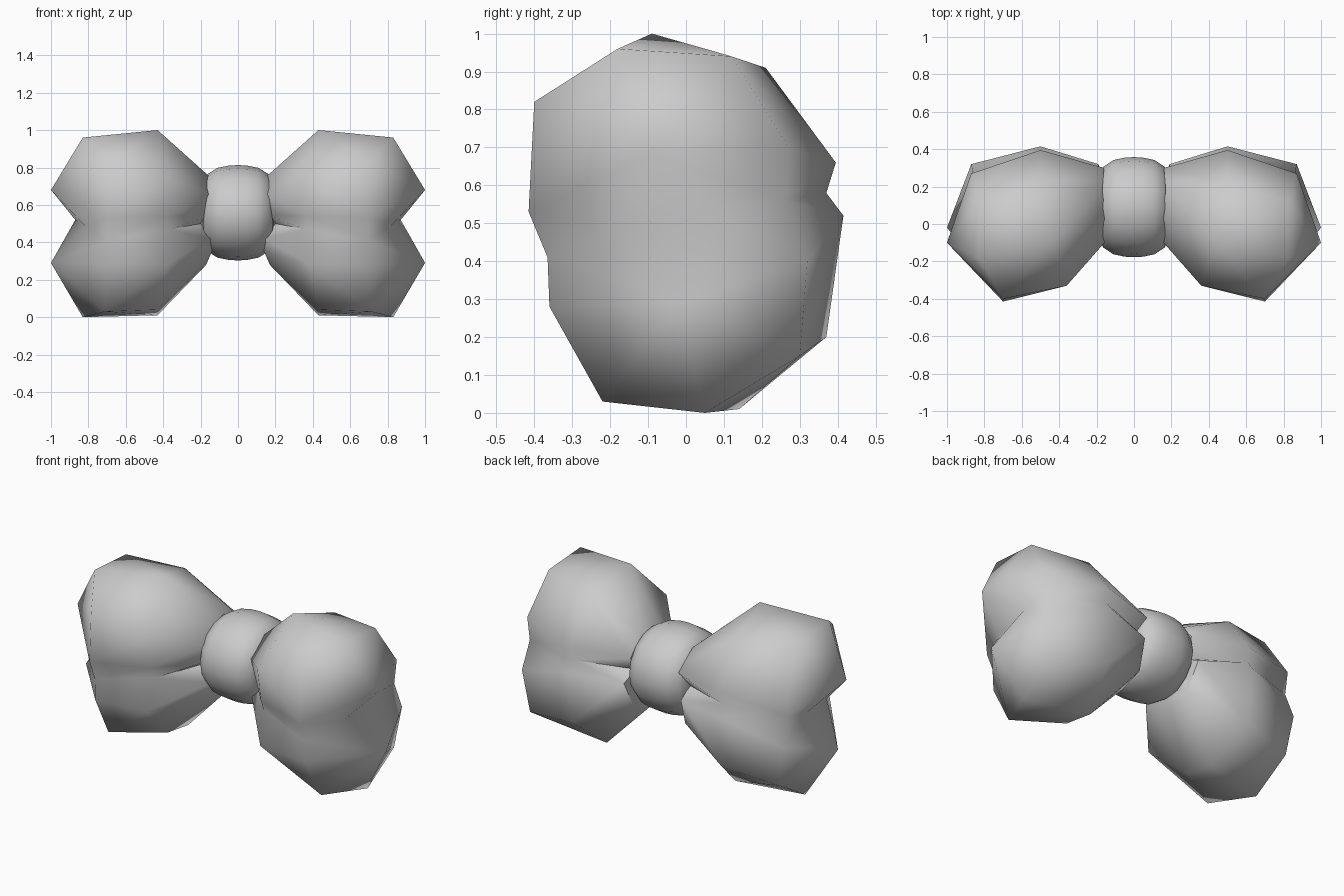
import bpy, bmesh, math

if "Cube" in bpy.data.objects:
    bpy.data.objects.remove(bpy.data.objects["Cube"])


def finish(bm, name, angle):
    bmesh.ops.recalc_face_normals(bm, faces=bm.faces)
    mesh = bpy.data.meshes.new(name)
    bm.to_mesh(mesh)
    bm.free()
    ob = bpy.data.objects.new(name, mesh)
    bpy.context.collection.objects.link(ob)
    bpy.ops.object.select_all(action='DESELECT')
    ob.select_set(True)
    bpy.context.view_layer.objects.active = ob
    bpy.ops.object.shade_smooth_by_angle(angle=math.radians(angle))


# Cross-sections of one wing, from the front crease over the top to the back
# crease and round below (y, z vary, x follows the puffed cloth)
neck = [(.17, -.07, .54), (.14, -.08, .65), (.15, .03, .75), (.17, .18, .76),
        (.16, .30, .65), (.18, .22, .55), (.19, .32, .50), (.17, .25, .33),
        (.17, .11, .28), (.14, 0, .35), (.14, -.07, .42), (.20, .01, .50)]
inner = [(.37, -.31, .54), (.36, -.33, .74), (.43, -.09, 1.0), (.50, .21, .91),
         (.50, .395, .66), (.50, .37, .58), (.50, .415, .52), (.50, .37, .20),
         (.43, .14, .01), (.43, -.06, .04), (.38, -.33, .28), (.36, -.27, .47)]
outer = [(.70, -.415, .53), (.70, -.40, .82), (.83, -.18, .96), (.83, .12, .94),
         (.87, .27, .70), (.86, .26, .56), (.87, .32, .40), (.83, .30, .15),
         (.83, .05, 0), (.71, -.22, .03), (.70, -.36, .28), (.70, -.365, .41)]
# Two pointed ends with a notch between them
ends = [(1.0, -.10, .68), (1.0, -.02, .29), (.82, -.17, .49), (.87, .10, .52)]


def wing(name, side):
    bm = bmesh.new()
    rings = [[bm.verts.new((x * side, y, z)) for x, y, z in ring]
             for ring in (neck, inner, outer)]
    for a, b in zip(rings, rings[1:]):
        for i in range(12):
            j = (i + 1) % 12
            bm.faces.new((a[i], a[j], b[j], b[i]))
    top, low, n1, n2 = [bm.verts.new((x * side, y, z)) for x, y, z in ends]
    o = rings[2]
    for tip, loop in ((top, o[:6] + [n2, n1]), (low, o[6:] + [n1, n2])):
        for i in range(8):
            bm.faces.new((tip, loop[i], loop[(i + 1) % 8]))
    bm.faces.new((n1, o[11], o[0]))
    bm.faces.new((n2, o[5], o[6]))
    bm.faces.new(rings[0])
    bmesh.ops.recalc_face_normals(bm, faces=bm.faces)
    # split bent quads along their bulging diagonal
    for f in [f for f in bm.faces if len(f.verts) == 4]:
        a, b, c, d = f.verts
        gap = (a.co + c.co) / 2 - (b.co + d.co) / 2
        pair = (a, c) if gap.dot(f.normal) > 0 else (b, d)
        bmesh.utils.face_split(f, *pair)
    finish(bm, name, 60)


wing("right_bow_wing", 1)
wing("left_bow_wing", -1)

# Centre knot: rounded barrel revolved about the x axis
half = [(.18, 0), (.19, .09), (.185, .16), (.165, .205), (.11, .24), (.05, .252)]
profile = half + [(0, .255)] + [(-x, r) for x, r in reversed(half)]
bm = bmesh.new()
verts = [bm.verts.new((x, 0, r)) for x, r in profile]
edges = [bm.edges.new(p) for p in zip(verts, verts[1:])]
bmesh.ops.spin(bm, geom=verts + edges, cent=(0, 0, 0), axis=(1, 0, 0),
               angle=math.tau, steps=16, use_merge=True)
bmesh.ops.remove_doubles(bm, verts=bm.verts[:], dist=.0005)
for v in bm.verts:
    v.co.y = v.co.y * 1.05 + .09
    v.co.z += .558
finish(bm, "centre_knot", 60)
